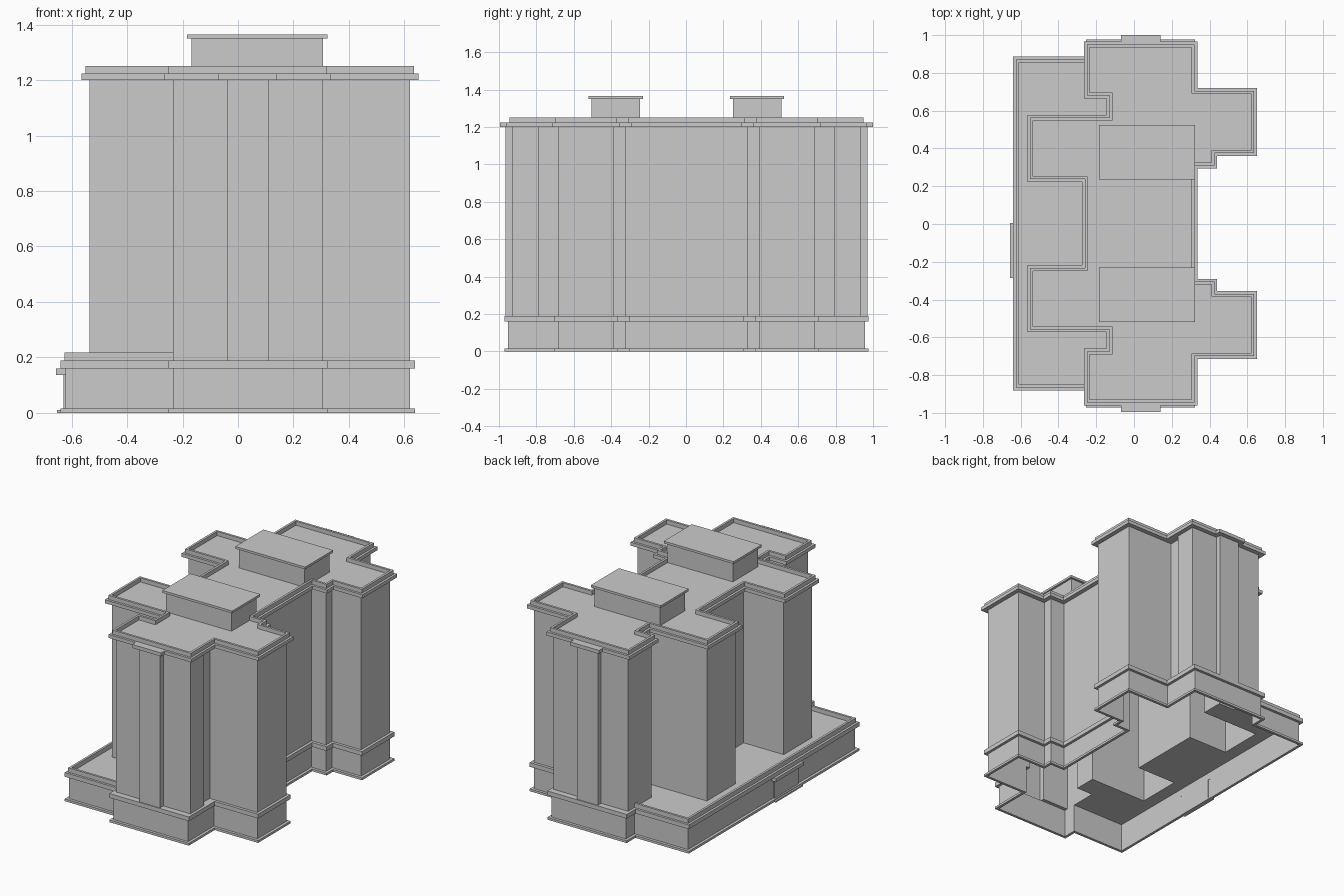
import bpy, bmesh

if "Cube" in bpy.data.objects:
    bpy.data.objects.remove(bpy.data.objects["Cube"])

AXIS = 0.0025  # the two halves mirror about this y


def mirrored(half):
    """Closed counter-clockwise outline from its +y half."""
    return ([(x, AXIS + y) for x, y in half] +
            [(x, AXIS - y) for x, y in reversed(half)])


def offset(pts, d):
    """Grow a right-angled counter-clockwise outline outward by d."""
    out, n = [], len(pts)
    for i, (x, y) in enumerate(pts):
        px, py = pts[i - 1]
        nx, ny = pts[(i + 1) % n]
        sign = lambda v: (v > 1e-6) - (v < -1e-6)
        ox = sign(y - py) + sign(ny - y)
        oy = -sign(x - px) - sign(nx - x)
        out.append((x + d * ox, y + d * oy))
    return out


def finish(name, bm, recalc=False):
    if recalc:
        bmesh.ops.recalc_face_normals(bm, faces=bm.faces[:])
    mesh = bpy.data.meshes.new(name)
    bm.to_mesh(mesh)
    bm.free()
    ob = bpy.data.objects.new(name, mesh)
    bpy.context.collection.objects.link(ob)
    return ob


def loop(bm, pts, z):
    return [bm.verts.new((x, y, z)) for x, y in pts]


def bridge(bm, a, b):
    for i in range(len(a)):
        j = (i + 1) % len(a)
        bm.faces.new((a[i], a[j], b[j], b[i]))


def walls(name, pts, z0, z1):
    bm = bmesh.new()
    bridge(bm, loop(bm, pts, z0), loop(bm, pts, z1))
    finish(name, bm)


def ring(name, pts, d_out, d_in, z0, z1, top=True):
    """Moulding band running round an outline."""
    bm = bmesh.new()
    outer, inner = offset(pts, d_out), offset(pts, d_in)
    o0, o1 = loop(bm, outer, z0), loop(bm, outer, z1)
    i0, i1 = loop(bm, inner, z0), loop(bm, inner, z1)
    bridge(bm, o0, o1)
    bridge(bm, i1, i0)
    bridge(bm, i0, o0)
    if top:
        bridge(bm, o1, i1)
    finish(name, bm)


def deck(name, loops, z):
    """Flat face bounded by an outline, with optional holes."""
    bm = bmesh.new()
    edges = []
    for pts in loops:
        vs = loop(bm, pts, z)
        edges += [bm.edges.new((vs[i - 1], vs[i])) for i in range(len(vs))]
    bmesh.ops.triangle_fill(bm, edges=edges, use_beauty=True, normal=(0, 0, 1))
    bmesh.ops.dissolve_limit(bm, angle_limit=0.01, verts=bm.verts[:], edges=bm.edges[:])
    for f in bm.faces:
        f.normal_update()
        if f.normal.z < 0:
            f.normal_flip()
    finish(name, bm)


def box(name, x0, x1, y0, y1, z0, z1):
    bm = bmesh.new()
    bmesh.ops.create_cube(bm, size=1)
    for v in bm.verts:
        v.co = (x1 if v.co.x > 0 else x0, y1 if v.co.y > 0 else y0,
                z1 if v.co.z > 0 else z0)
    finish(name, bm)


# Shared pieces of the tower outline
right_wing = [(.305, .3225), (.41, .3225), (.41, .3875), (.62, .3875), (.62, .6875)]
recess = [(.275, .6875), (.275, .79), (.305, .79)]
plain = [(.305, .6875)]
bump = [(.11, .9325), (.11, .9675), (-.04, .9675), (-.04, .9325)]
left_wing = [(-.235, .9325), (-.235, .6925), (-.115, .6925), (-.115, .545),
             (-.535, .545), (-.535, .25), (-.245, .25)]
corner = [(.305, .9325)]

tower = mirrored(right_wing + recess + corner + bump + left_wing)
eaves = mirrored(right_wing + plain + corner + bump + left_wing)
roof = mirrored(right_wing + plain + corner + left_wing)
base = mirrored(right_wing + plain + [(.305, .955), (-.235, .955),
                                      (-.235, .865), (-.622, .865)])

# Base storey: walls, plinth, ledge and the podium deck around the tower
walls("base_walls", base, 0, .16)
ring("plinth", base, .018, 0, 0, .015)
ring("base_ledge", base, .018, 0, .16, .188, top=False)
deck("podium_deck", [offset(base, .018), tower], .188)

# Tower walls, cornice, roof and parapet
walls("tower_walls", tower, .188, 1.2)
ring("cornice", eaves, .03, -.03, 1.2, 1.223, top=False)
deck("roof_deck", [offset(eaves, .03)], 1.223)
ring("parapet", roof, .015, 0, 1.223, 1.25)

# Podium parapet on three sides
box("podium_parapet_side", -.625, -.61, AXIS - .868, AXIS + .868, .188, .217)
for s, label in ((1, "back"), (-1, "front")):
    ys = sorted((AXIS + s * .853, AXIS + s * .868))
    box("podium_parapet_" + label, -.61, -.235, *ys, .188, .217)

    # Rooftop penthouse with its cap
    ys = sorted((AXIS + s * .2475, AXIS + s * .5075))
    box("penthouse_" + label, -.168, .307, *ys, 1.223, 1.35)
    box("penthouse_cap_" + label, -.184, .322, ys[0] - .015, ys[1] + .015, 1.35, 1.365)

# Entrance on the podium side
box("entrance_canopy", -.656, -.62, -.287, .005, .137, .16)
box("entrance_door", -.629, -.62, -.265, -.017, .01, .137)
box("entrance_step", -.652, -.62, -.28, 0, 0, .01)
